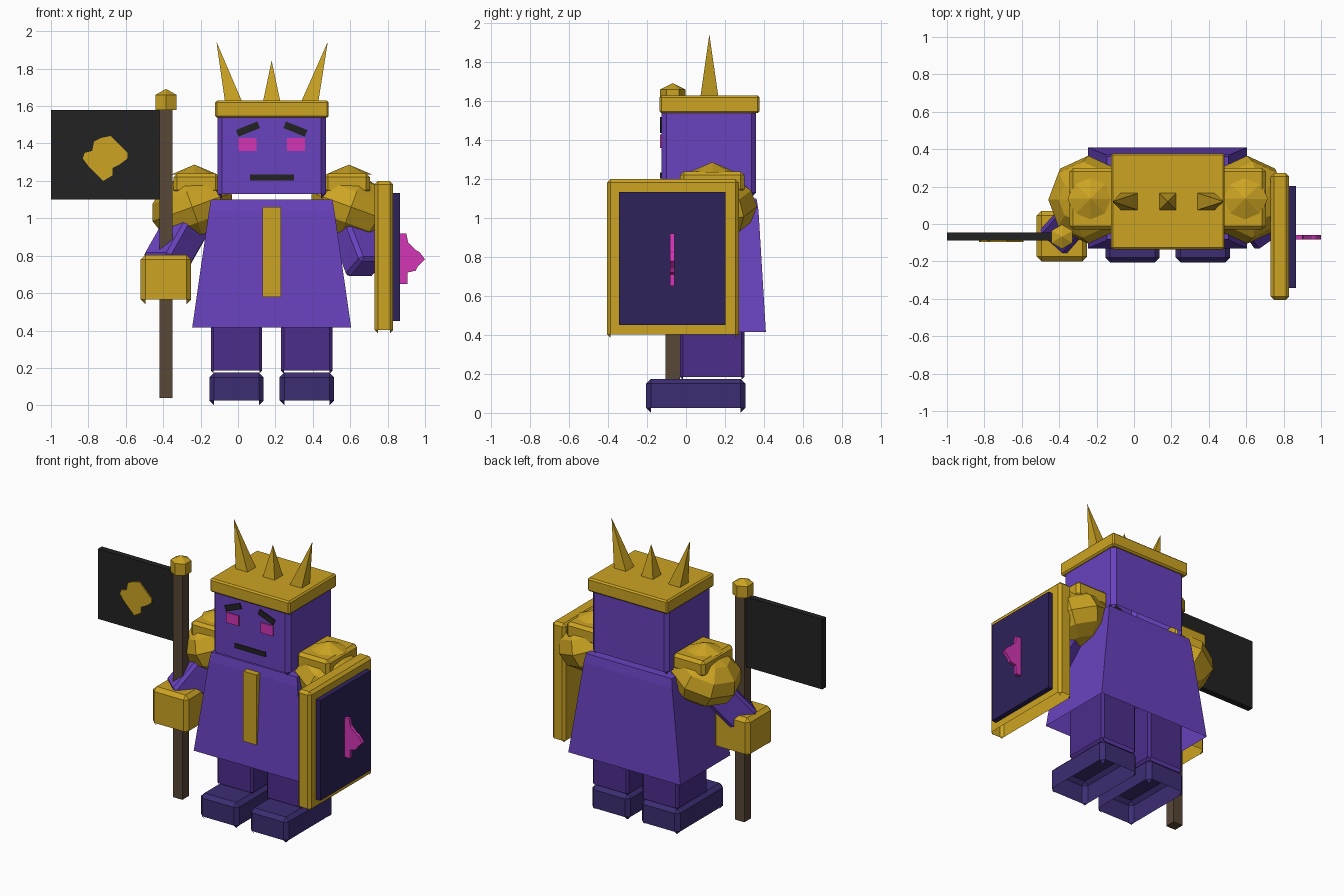
import bpy, bmesh
from math import radians, pi
from mathutils import Matrix, Vector

cube = bpy.data.objects.get("Cube")
if cube:
    bpy.data.objects.remove(cube)


def material(name, *rgb):
    lin = [((c / 255 + 0.055) / 1.055) ** 2.4 for c in rgb]
    m = bpy.data.materials.new(name)
    m.use_nodes = True
    m.diffuse_color = (*lin, 1)
    m.node_tree.nodes["Principled BSDF"].inputs["Base Color"].default_value = (*lin, 1)
    return m


PURPLE = material("purple", 104, 66, 190)
DEEP = material("deep purple", 76, 45, 140)
INDIGO = material("indigo", 61, 45, 115)
NIGHT = material("night purple", 46, 34, 90)
GOLD = material("gold", 204, 164, 34)
BLACK = material("black", 34, 34, 34)
PINK = material("pink", 212, 54, 182)
BROWN = material("brown", 88, 71, 54)

MID = 0.18   # centre line of the body
DEPTH = 0.12  # body centre front to back


def finish(name, bm, mat):
    mesh = bpy.data.meshes.new(name)
    bm.to_mesh(mesh)
    bm.free()
    mesh.materials.append(mat)
    ob = bpy.data.objects.new(name, mesh)
    bpy.context.collection.objects.link(ob)
    return ob


def box(name, mat, x, y, z, bevel=0, open_base=False, turn=None):
    """Box from ranges, optionally chamfered, with the underside left open."""
    bm = bmesh.new()
    bmesh.ops.create_cube(bm, size=1)
    size = Vector([b - a for a, b in (x, y, z)])
    centre = Vector([(a + b) / 2 for a, b in (x, y, z)])
    bmesh.ops.scale(bm, vec=size, verts=bm.verts)
    if bevel:
        bmesh.ops.bevel(bm, geom=bm.edges[:], offset=bevel, segments=1, affect='EDGES')
    if open_base:
        bm.normal_update()
        base = [f for f in bm.faces if f.normal.z < -0.65]
        bmesh.ops.delete(bm, geom=base, context='FACES')
    bm.transform(Matrix.Translation(centre) @ (turn or Matrix()))
    return finish(name, bm, mat)


def cone(name, mat, sides, r1, r2, base, height, tip_shift=0, spin=0):
    """Upright cone or prism whose top may lean sideways."""
    bm = bmesh.new()
    bmesh.ops.create_cone(bm, cap_ends=True, segments=sides, radius1=r1, radius2=r2, depth=height)
    bm.transform(Matrix.Translation((0, 0, height / 2)) @ Matrix.Rotation(spin, 4, 'Z'))
    bmesh.ops.remove_doubles(bm, verts=bm.verts, dist=1e-5)
    for v in bm.verts:
        if v.co.z > height / 2:
            v.co.x += tip_shift
    bm.transform(Matrix.Translation(base))
    return finish(name, bm, mat)


def plate(name, mat, outline, y0, y1):
    """Flat x-z outline given thickness along y."""
    bm = bmesh.new()
    face = bm.faces.new([bm.verts.new((x, y0, z)) for x, z in outline])
    ext = bmesh.ops.extrude_face_region(bm, geom=[face])["geom"]
    bmesh.ops.translate(bm, vec=(0, y1 - y0, 0),
                        verts=[g for g in ext if isinstance(g, bmesh.types.BMVert)])
    bmesh.ops.recalc_face_normals(bm, faces=bm.faces)
    return finish(name, bm, mat)


def limb(name, mat, start, end, width):
    """Square bar between two points."""
    a, b = Vector(start), Vector(end)
    bm = bmesh.new()
    bmesh.ops.create_cube(bm, size=1)
    bmesh.ops.scale(bm, vec=(width, width, (b - a).length), verts=bm.verts)
    bmesh.ops.bevel(bm, geom=bm.edges[:], offset=0.02, segments=1, affect='EDGES')
    turn = (b - a).to_track_quat('Z', 'Y').to_matrix().to_4x4()
    bm.transform(Matrix.Translation((a + b) / 2) @ turn)
    return finish(name, bm, mat)


# Legs, feet and shoulder armour, one per side
for side, s in (("right", -1), ("left", 1)):
    cx = MID + s * 0.188
    box(side + "_foot", INDIGO, (cx - 0.145, cx + 0.145), (-0.205, 0.305), (0, 0.175), 0.025, True)
    box(side + "_leg", DEEP, (cx - 0.137, cx + 0.137), (-0.03, 0.3), (0.17, 0.6), 0.015, True)

    bm = bmesh.new()
    bmesh.ops.create_uvsphere(bm, u_segments=8, v_segments=6, radius=1)
    bm.transform(Matrix.Translation((MID + s * 0.425, 0.13, 1.06))
                 @ Matrix.Rotation(s * radians(20), 4, 'Y')
                 @ Matrix.Diagonal((0.225, 0.235, 0.175, 1)))
    finish(side + "_shoulder_guard", bm, GOLD)

    inner, outer = sorted((MID + s * 0.28, MID + s * 0.525))
    box(side + "_shoulder_cap", GOLD, (inner, outer), (-0.03, 0.3), (1.13, 1.24), 0.02)
    cone(side + "_shoulder_peak", GOLD, 8, 0.122, 0, (MID + s * 0.413, 0.135, 1.235), 0.052)

# Robe: tapered shell with a chamfered collar, open underneath
bm = bmesh.new()
rings = []
for z, hx, hy in ((0.415, 0.425, 0.27), (1.04, 0.335, 0.232), (1.1, 0.325, 0.222)):
    rings.append([bm.verts.new((MID + i * hx, 0.14 + j * hy, z))
                  for i, j in ((-1, -1), (1, -1), (1, 1), (-1, 1))])
for low, high in zip(rings, rings[1:]):
    for k in range(4):
        n = (k + 1) % 4
        bm.faces.new((low[k], low[n], high[n], high[k]))
bm.faces.new(rings[-1])
finish("robe", bm, PURPLE)
box("robe_sash", GOLD, (0.13, 0.23), (-0.13, -0.08), (0.58, 1.06))

# Arms and gripping hand
limb("right_arm", PURPLE, (-0.23, 0.13, 1.04), (-0.4, -0.06, 0.74), 0.19)
limb("left_arm", PURPLE, (0.57, 0.13, 1.04), (0.69, -0.04, 0.73), 0.18)
box("right_hand", GOLD, (-0.52, -0.25), (-0.2, 0.07), (0.54, 0.805), 0.025, True)

# Head and face
box("head", PURPLE, (-0.11, 0.47), (-0.125, 0.36), (1.105, 1.57), 0.025, True)
for side, s in (("right", -1), ("left", 1)):
    ex = MID + s * 0.13
    box(side + "_eye", PINK, (ex - 0.048, ex + 0.048), (-0.133, -0.124), (1.36, 1.43))
    bx = MID + s * 0.127
    box(side + "_brow", BLACK, (bx - 0.062, bx + 0.062), (-0.133, -0.124), (1.458, 1.496),
        turn=Matrix.Rotation(s * radians(22), 4, 'Y'))
box("mouth", BLACK, (0.065, 0.3), (-0.133, -0.124), (1.203, 1.233))

# Crown band and spikes
box("crown_band", GOLD, (-0.122, 0.485), (-0.135, 0.378), (1.538, 1.63), 0.01)
for name, x, height, lean in (("right", -0.025, 0.315, -0.09),
                              ("middle", MID, 0.215, 0),
                              ("left", 0.385, 0.315, 0.095)):
    cone(name + "_crown_spike", GOLD, 4, 0.064, 0, (x, DEPTH, 1.628), height, lean, pi / 4)

# Banner: pole, finial, cloth and emblem
PX, PY = -0.385, -0.068
box("banner_pole", BROWN, (PX - 0.036, PX + 0.036), (PY - 0.036, PY + 0.036), (0.04, 1.6))
cone("pole_finial", GOLD, 6, 0.065, 0.065, (PX, PY, 1.58), 0.08)
cone("pole_finial_tip", GOLD, 6, 0.065, 0, (PX, PY, 1.66), 0.032)
box("banner_cloth", BLACK, (-1, PX), (-0.088, -0.046), (1.1, 1.58))
plate("banner_emblem", GOLD,
      [(-0.77, 1.41), (-0.73, 1.43), (-0.68, 1.44), (-0.59, 1.35), (-0.59, 1.32),
       (-0.63, 1.29), (-0.67, 1.27), (-0.67, 1.23), (-0.72, 1.2), (-0.8, 1.28),
       (-0.83, 1.32), (-0.82, 1.35), (-0.78, 1.36)], -0.096, -0.087)

# Shield: frame, panel and thin upright crest
box("shield_frame", GOLD, (0.73, 0.83), (-0.405, 0.272), (0.385, 1.2), 0.018, True)
box("shield_panel", NIGHT, (0.82, 0.865), (-0.343, 0.203), (0.45, 1.135))
plate("shield_crest", PINK,
      [(0.86, 0.92), (0.9, 0.92), (0.91, 0.87), (0.95, 0.83), (0.97, 0.82), (1, 0.78),
       (0.96, 0.74), (0.95, 0.72), (0.905, 0.71), (0.905, 0.65), (0.86, 0.65)], -0.082, -0.06)
